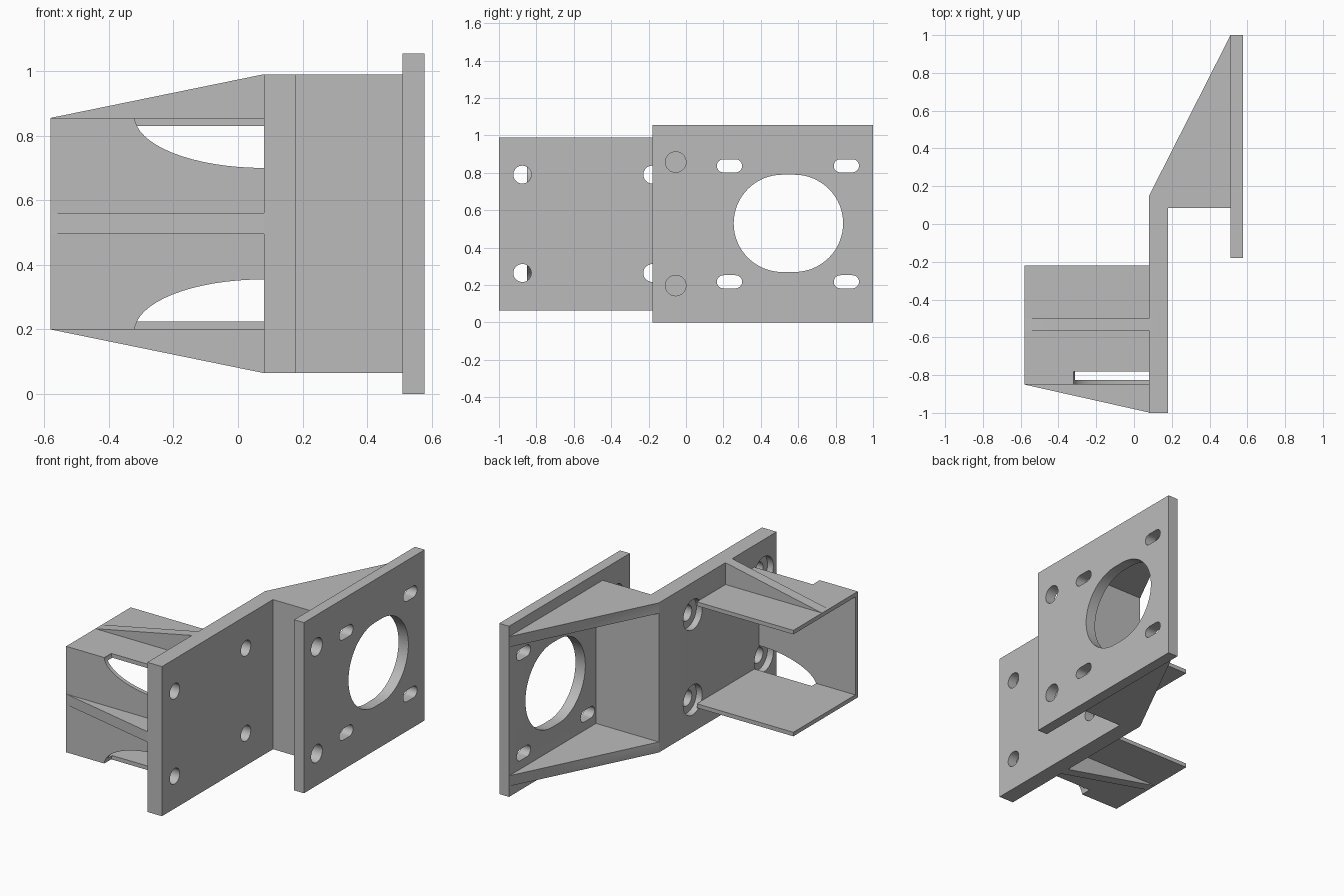
import bpy, bmesh, math
from mathutils import Vector

if "Cube" in bpy.data.objects:
    bpy.data.objects.remove(bpy.data.objects["Cube"])

grey = bpy.data.materials.new("plain grey")
grey.diffuse_color = (0.5, 0.5, 0.5, 1)
grey.use_nodes = True
grey.node_tree.nodes["Principled BSDF"].inputs["Base Color"].default_value = grey.diffuse_color
MID_Z = 0.5275  # the part is symmetric about this height


def prism(name, pts, axis, lo, hi):
    """Extrude a 2D outline along an axis: x takes (y,z), y takes (x,z), z takes (x,y)."""
    place = {'x': lambda a, b, c: (c, a, b),
             'y': lambda a, b, c: (a, c, b),
             'z': lambda a, b, c: (a, b, c)}[axis]
    bm = bmesh.new()
    face = bm.faces.new([bm.verts.new(place(a, b, lo)) for a, b in pts])
    top = bmesh.ops.extrude_face_region(bm, geom=[face])
    move = Vector(place(0, 0, hi - lo))
    bmesh.ops.translate(bm, vec=move,
                        verts=[v for v in top['geom'] if isinstance(v, bmesh.types.BMVert)])
    bmesh.ops.recalc_face_normals(bm, faces=bm.faces)
    mesh = bpy.data.meshes.new(name)
    bm.to_mesh(mesh)
    bm.free()
    mesh.materials.append(grey)
    ob = bpy.data.objects.new(name, mesh)
    bpy.context.collection.objects.link(ob)
    return ob


def box(name, x0, x1, y0, y1, z0, z1):
    return prism(name, [(x0, y0), (x1, y0), (x1, y1), (x0, y1)], 'z', z0, z1)


def slot(cy, cz, half, r, n=32):
    """Rounded outline stretched along y by half on each side."""
    pts = []
    for side, start in ((1, -math.pi / 2), (-1, math.pi / 2)):
        for i in range(n // 2 + 1):
            a = start + math.pi * i / (n // 2)
            pts.append((cy + side * half + r * math.cos(a), cz + r * math.sin(a)))
    return pts


def circle(cy, cz, r, n=32):
    return [(cy + r * math.cos(2 * math.pi * i / n), cz + r * math.sin(2 * math.pi * i / n))
            for i in range(n)]


def combine(target, other, operation):
    mod = target.modifiers.new(operation.lower(), 'BOOLEAN')
    mod.operation, mod.solver, mod.object = operation, 'EXACT', other
    bpy.context.view_layer.objects.active = target
    bpy.ops.object.modifier_apply(modifier=mod.name)
    bpy.data.objects.remove(other)


def mirrored(pts):
    return [(a, 2 * MID_Z - b) for a, b in pts]


# Screw plate with the slanted offset arm, hollowed from the back
bracket = prism("motor_bracket", [(0.08, -1), (0.18, -1), (0.18, 0.085), (0.54, 0.085),
                                  (0.54, 0.998), (0.51, 0.998), (0.08, 0.15)], 'z', 0.065, 0.99)
combine(bracket, box("arm_cavity", -0.1, 0.51, 0.151, 1.2, 0.13, 0.925), 'DIFFERENCE')

# Slotted end plate
combine(bracket, box("end_plate", 0.51, 0.577, -0.18, 1, 0, 1.055), 'UNION')

# Thin channel tray, open at the back and the left end
tray = box("tray", -0.58, 0.1, -0.85, -0.22, 0.2, 0.855)
combine(tray, box("tray_cavity", -0.7, 0.2, -0.825, 0, 0.225, 0.83), 'DIFFERENCE')

# Tapered ribs above, below and in front of the tray
rib = [(-0.58, 0.855), (-0.56, 0.84), (0.1, 0.84), (0.1, 0.99), (0.08, 0.99)]
combine(tray, prism("top_rib", rib, 'y', -0.565, -0.5), 'UNION')
combine(tray, prism("bottom_rib", mirrored(rib), 'y', -0.565, -0.5), 'UNION')
combine(tray, prism("front_rib", [(-0.58, -0.85), (-0.56, -0.835), (0.1, -0.835),
                                  (0.1, -0.998), (0.08, -0.998)], 'z', 0.495, 0.56), 'UNION')

# Curved screwdriver windows along the front edges of the tray
window = [(0.08, 0.9), (-0.32, 0.9)]
for i in range(17):
    a = math.pi / 2 * i / 16
    window.append((0.08 - 0.4 * math.cos(a), 0.86 - 0.16 * math.sin(a)))
for pts in (window, mirrored(window)):
    combine(tray, prism("window_cutter", pts, 'y', -1.1, -0.782), 'DIFFERENCE')
combine(bracket, tray, 'UNION')

# Screw holes with counterbores in the screw plate
for y in (-0.875, -0.18):
    for z in (MID_Z - 0.263, MID_Z + 0.263):
        combine(bracket, prism("counterbore", circle(y, z, 0.093), 'x', 0.0795, 0.12), 'DIFFERENCE')
        combine(bracket, prism("screw_hole", circle(y, z, 0.048), 'x', 0.1, 0.3), 'DIFFERENCE')

# Large opening, slots and round holes in the end plate
cuts = [slot(0.5475, 0.53, 0.0325, 0.26, 64)]
for s in (-1, 1):
    cuts += [slot(0.2325, MID_Z + s * 0.31, 0.0325, 0.035),
             slot(0.8575, MID_Z + s * 0.31, 0.0325, 0.035),
             circle(-0.055, MID_Z + s * 0.33, 0.055)]
for pts in cuts:
    combine(bracket, prism("end_plate_cutter", pts, 'x', 0.49, 0.7), 'DIFFERENCE')

# Smooth the hole walls, keep edges sharp
bpy.ops.object.select_all(action='DESELECT')
bracket.select_set(True)
bpy.context.view_layer.objects.active = bracket
bpy.ops.object.shade_smooth_by_angle(angle=math.radians(30))
